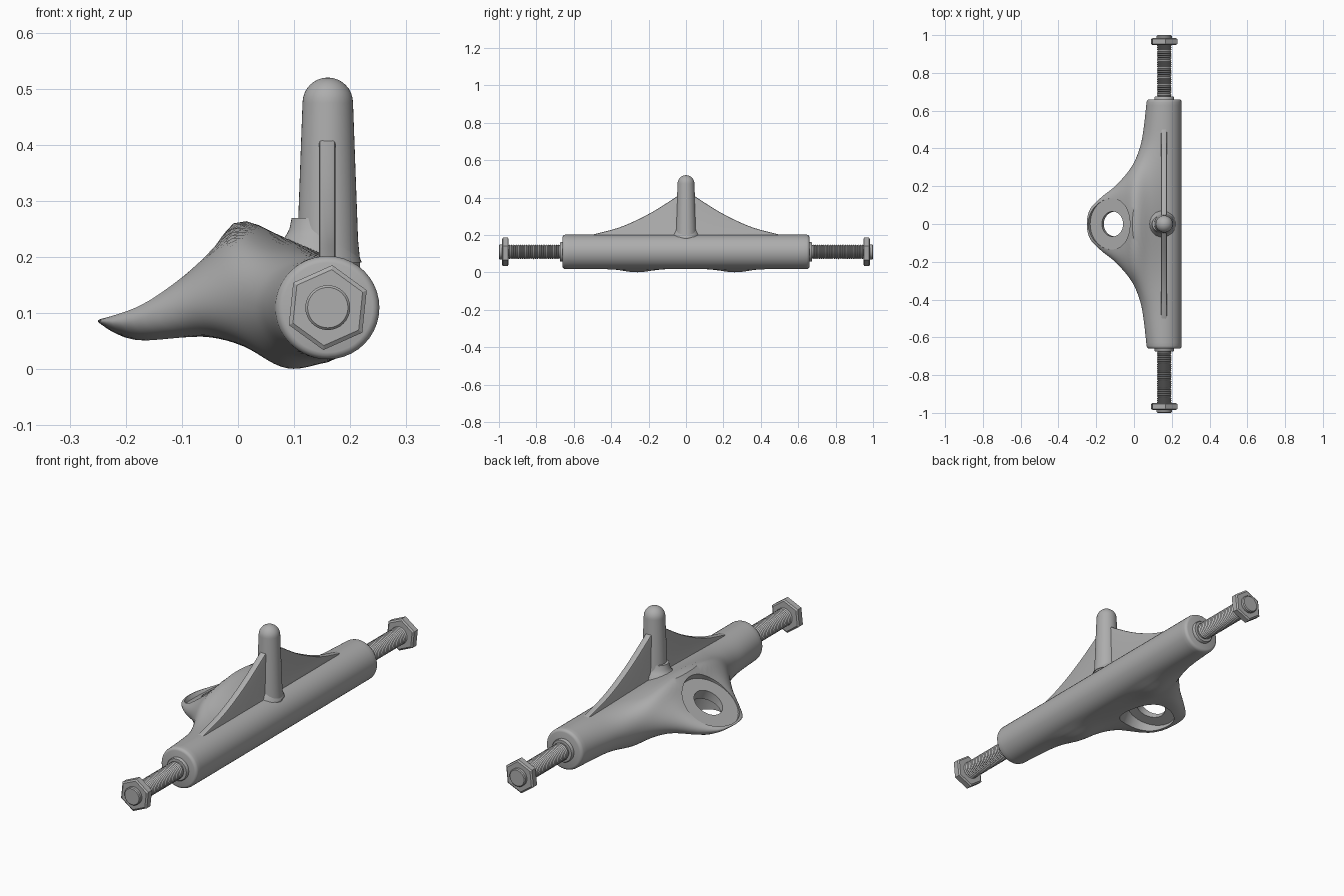
import bpy, bmesh, math
from mathutils import Matrix, Vector

if "Cube" in bpy.data.objects:
    bpy.data.objects.remove(bpy.data.objects["Cube"])

metal = bpy.data.materials.new("cast grey metal")
metal.use_nodes = True
GREY = (0.42, 0.42, 0.42, 1)
metal.diffuse_color = GREY
metal.node_tree.nodes["Principled BSDF"].inputs["Base Color"].default_value = GREY

AX, AZ, R = 0.16, 0.11, 0.092       # axle centre line and hanger radius
HALF = 0.66                         # half length of the hanger


def curve(table, x):
    """Smooth curve through the (x, value) points of a table."""
    n = len(table)
    x = min(max(x, table[0][0]), table[-1][0])
    i = max(k for k in range(n - 1) if table[k][0] <= x)

    def slope(k):
        a, b = table[max(k - 1, 0)], table[min(k + 1, n - 1)]
        return (b[1] - a[1]) / (b[0] - a[0])

    (xa, va), (xb, vb) = table[i], table[i + 1]
    h = xb - xa
    t = (x - xa) / h
    s = 1 - t
    return (va * s * s * (1 + 2 * t) + vb * t * t * (3 - 2 * t)
            + h * t * s * (slope(i) * s - slope(i + 1) * t))


def loft(name, rings, smooth=40):
    """Skin a row of equal closed rings and cap both ends."""
    bm = bmesh.new()
    rows = [[bm.verts.new(p) for p in ring] for ring in rings]
    n = len(rows[0])
    for a, b in zip(rows, rows[1:]):
        for i in range(n):
            j = (i + 1) % n
            bm.faces.new((a[i], a[j], b[j], b[i]))
    bm.faces.new(rows[0])
    bm.faces.new(rows[-1])
    bmesh.ops.recalc_face_normals(bm, faces=bm.faces)
    mesh = bpy.data.meshes.new(name)
    bm.to_mesh(mesh)
    bm.free()
    mesh.materials.append(metal)
    ob = bpy.data.objects.new(name, mesh)
    bpy.context.collection.objects.link(ob)
    if smooth:
        shade(ob, smooth)
    return ob


def select(ob):
    bpy.ops.object.select_all(action='DESELECT')
    ob.select_set(True)
    bpy.context.view_layer.objects.active = ob


def shade(ob, angle):
    select(ob)
    bpy.ops.object.shade_smooth_by_angle(angle=math.radians(angle))


def lathe(name, profile, matrix, sides=32, turn=0.0, smooth=40):
    """Turn (radius, height) points about the local z axis."""
    rings = []
    for r, h in profile:
        angles = [turn + math.tau * k / sides for k in range(sides)]
        rings.append([matrix @ Vector((r * math.cos(a), r * math.sin(a), h)) for a in angles])
    return loft(name, rings, smooth)


# Hanger body: round bar blending into the pierced wing
EDGE = [(-0.08, -0.232), (0, -0.25), (0.08, -0.232), (0.14, -0.175), (0.2, -0.1),
        (0.3, -0.015), (0.4, 0.03), (0.5, 0.05), (HALF, 0.068)]
TOP = [(-0.25, 0.1), (-0.2, 0.116), (-0.15, 0.137), (-0.1, 0.168), (-0.05, 0.213),
       (0, 0.264), (0.08, 0.236), (AX, AZ + R)]
BOTTOM = [(-0.25, 0.072), (-0.22, 0.054), (-0.17, 0.043), (-0.06, 0.06), (0, 0.05),
          (0.07, 0.024), (AX, AZ - R)]
STEPS = 26


def section(y, scale=1.0):
    d = abs(y)
    left = curve(EDGE, d)
    w = max(0.0, 1 - d / 0.5)
    w = w * w * (3 - 2 * w)

    def point(a, side):
        s = math.sin(a)
        x = AX - (AX - left) * s
        hi, lo = curve(TOP, x), curve(BOTTOM, x)
        mid, half = (hi + lo) / 2, (hi - lo) / 2
        wing = mid + side * half * math.sqrt(max(0.0, 1 - s ** 6))
        z = w * wing + (1 - w) * (AZ + side * R * math.cos(a))
        if side < 0:                # two low swellings under the wing roots
            z -= 0.021 * math.exp(-((d - 0.27) / 0.11) ** 2 - ((x - 0.09) / 0.06) ** 2)
        return x, z

    quarter = [math.pi / 2 * k / STEPS for k in range(STEPS + 1)]
    pts = [point(a, 1) for a in quarter]
    pts += [point(a, -1) for a in reversed(quarter[:-1])]
    for k in range(1, 20):
        a = math.pi * k / 20
        pts.append((AX + R * math.sin(a), AZ - R * math.cos(a)))
    return [(AX + (x - AX) * scale, y, AZ + (z - AZ) * scale) for x, z in pts]


inner = HALF - 0.014
ends = [(HALF, 0.87), (HALF - 0.002, 0.93), (HALF - 0.007, 0.98)]
rows = [section(-y, s) for y, s in ends]
rows += [section(-inner + 2 * inner * k / 70) for k in range(71)]
rows += [section(y, s) for y, s in reversed(ends)]
body = loft("hanger_body", rows, 0)


# Bushing seats and centre hole, tilted with the wing
def seat_cutter(radius, low, high, spot, tilt):
    m = Matrix.Translation(spot) @ Matrix.Rotation(math.radians(-tilt), 4, 'Y')
    cutter = lathe("seat_cutter", [(radius, low), (radius, high)], m, 64)
    cutter.hide_render = True
    mod = body.modifiers.new("seat", 'BOOLEAN')
    mod.operation = 'DIFFERENCE'
    mod.solver = 'EXACT'
    mod.object = cutter
    select(body)
    bpy.ops.object.modifier_apply(modifier=mod.name)
    bpy.data.objects.remove(cutter)


seat_cutter(0.135, 0, 0.2, (-0.118, 0, 0.146), 32.5)
seat_cutter(0.115, -0.15, 0, (-0.1, 0, 0.115), 20)
seat_cutter(0.066, -0.2, 0.2, (-0.107, 0, 0.135), 26)
shade(body, 35)

# Pivot pin with a domed tip
pin = [(0.06, 0.13), (0.057, 0.2), (0.054, 0.23), (0.045, 0.475)]
pin += [(0.045 * math.cos(a), 0.475 + 0.045 * math.sin(a))
        for a in (math.pi / 2 * k / 8 for k in range(1, 8))]
pin.append((0.001, 0.52))
lathe("pivot_pin", pin, Matrix.Translation((AX, 0, 0)), 40)
# Soft collar where the pin meets the wing
lathe("pin_fillet", [(0.095, 0.19), (0.08, 0.222), (0.066, 0.236), (0.057, 0.25), (0.052, 0.27)],
      Matrix.Translation((AX - 0.02, 0, 0)) @ Matrix.Diagonal((0.85, 0.8, 1, 1)), 40)

# Thin web bracing the pin along the bar
SLOPE = [(0, 0.44), (0.05, 0.405), (0.2, 0.312), (0.35, 0.243), (0.5, 0.202), (0.54, 0.19)]
outline = [(y, curve(SLOPE, abs(y))) for y in (0.54 * k / 18 for k in range(-18, 19))]
outline += [(0.5, 0.13), (-0.5, 0.13)]
web = loft("pivot_web", [[(x, y, z) for y, z in outline] for x in (0.144, 0.174)], 0)
bev = web.modifiers.new("soft_edges", 'BEVEL')
bev.width = 0.006
bev.segments = 2
bev.limit_method = 'ANGLE'
bev.angle_limit = math.radians(50)
select(web)
bpy.ops.object.modifier_apply(modifier=bev.name)
shade(web, 40)

# Threaded axle stubs, collars and hexagon nuts at both ends
for label, sign in (("front", 1), ("back", -1)):
    m = Matrix.Translation((AX, 0, AZ)) @ Matrix.Rotation(sign * math.pi / 2, 4, 'X')
    thread = [(0.036, 0.6), (0.036, 0.68)]
    for k in range(30):
        h = 0.68 + 0.01 * k
        thread += [(0.0395, h + 0.004), (0.034, h + 0.01)]
    thread += [(0.04, 0.984), (0.04, 0.996), (0.036, 1.0)]
    lathe(label + "_axle_thread", thread, m, 32, smooth=30)
    lathe(label + "_axle_collar", [(0.052, 0.64), (0.052, 0.67), (0.049, 0.674)], m)
    lathe(label + "_axle_nut", [(0.068, 0.948), (0.076, 0.953), (0.076, 0.979), (0.068, 0.984)],
          m, 6, math.radians(-96 * sign), 0)
